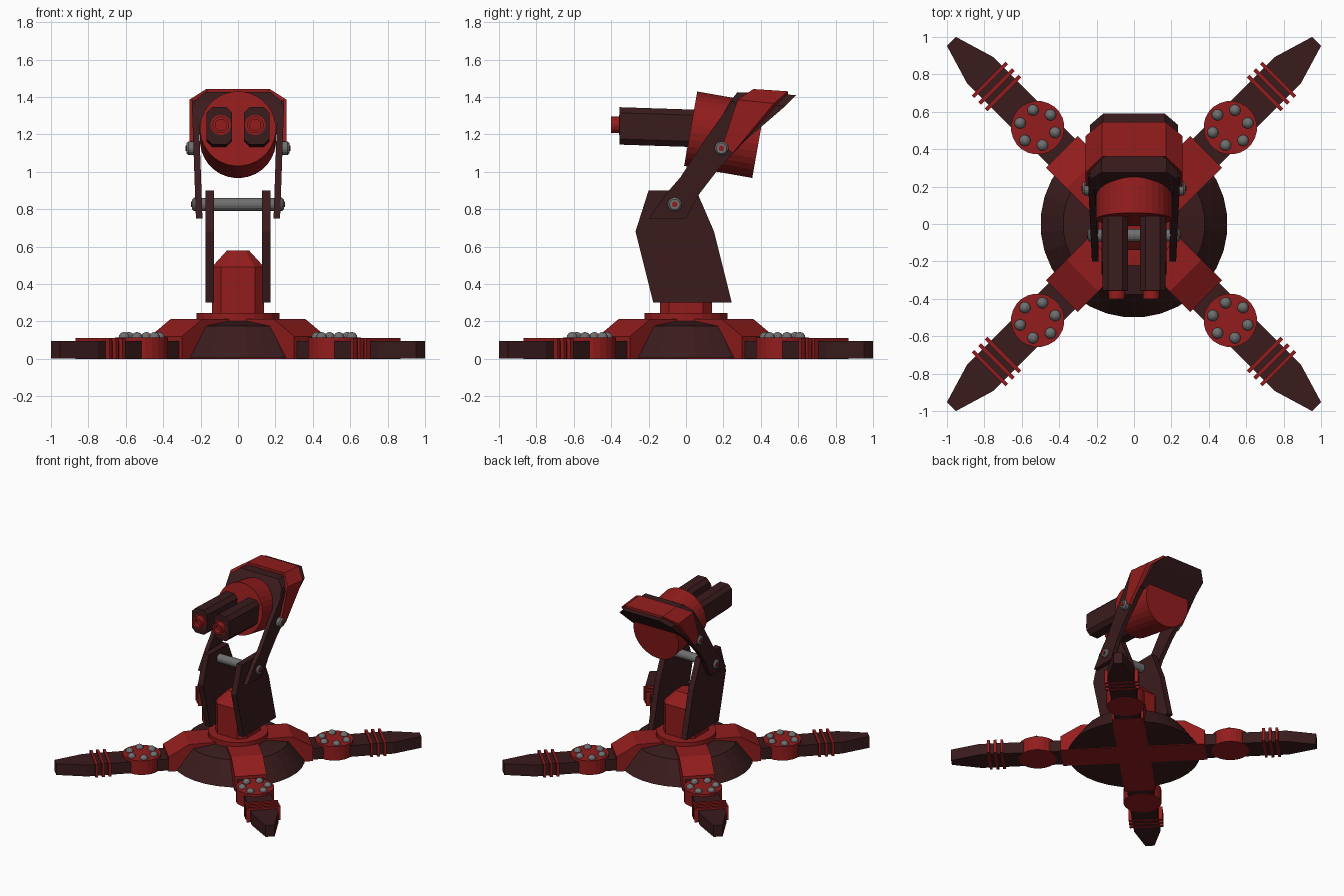
import bpy, bmesh
from math import sin, cos, pi, radians
from mathutils import Vector, Matrix

if "Cube" in bpy.data.objects:
    bpy.data.objects.remove(bpy.data.objects["Cube"])


def material(name, col):
    m = bpy.data.materials.new(name)
    m.diffuse_color = (*col, 1)
    m.use_nodes = True
    m.node_tree.nodes["Principled BSDF"].inputs["Base Color"].default_value = m.diffuse_color
    return m


RED = material("red_paint", (0.29, 0.012, 0.012))
DARK = material("dark_paint", (0.042, 0.011, 0.012))
GREY = material("grey_metal", (0.16, 0.16, 0.16))


def finish(name, bm, mat, M=Matrix()):
    bmesh.ops.recalc_face_normals(bm, faces=bm.faces)
    bm.transform(M)
    me = bpy.data.meshes.new(name)
    bm.to_mesh(me)
    bm.free()
    me.materials.append(mat)
    ob = bpy.data.objects.new(name, me)
    bpy.context.collection.objects.link(ob)
    return ob


def loft(name, rings, mat, M=Matrix()):
    """Bridge equal-length rings of points and cap both ends."""
    bm = bmesh.new()
    vs = [[bm.verts.new(p) for p in r] for r in rings]
    n = len(rings[0])
    for a, b in zip(vs, vs[1:]):
        for i in range(n):
            j = (i + 1) % n
            bm.faces.new((a[i], a[j], b[j], b[i]))
    bm.faces.new(vs[0])
    bm.faces.new(vs[-1])
    return finish(name, bm, mat, M)


def lathe(name, profile, mat, start=(0, 0, 0), axis=(0, 0, 1), n=24, M=Matrix()):
    """Profile of (radius, distance) turned around an axis."""
    q = Vector((0, 0, 1)).rotation_difference(Vector(axis)).to_matrix().to_4x4()
    rings = [[(r * cos(2 * pi * (i + .5) / n), r * sin(2 * pi * (i + .5) / n), t)
              for i in range(n)] for r, t in profile]
    return loft(name, rings, mat, M @ Matrix.Translation(start) @ q)


def side_plate(name, yz, x0, x1, mat, lean=0.0):
    """Side profile extruded along x, leaning outward with height."""
    z0 = min(z for _, z in yz)
    return loft(name, [[(x + lean * (z - z0), y, z) for y, z in yz] for x in (x0, x1)], mat)


def hull(name, half, mat):
    """Convex solid from points mirrored in x."""
    bm = bmesh.new()
    for x, y, z in half:
        for s in (-1, 1):
            bm.verts.new((s * x, y, z))
    bmesh.ops.convex_hull(bm, input=bm.verts)
    bmesh.ops.dissolve_limit(bm, angle_limit=radians(1), verts=bm.verts, edges=bm.edges)
    return finish(name, bm, mat)


def octagon(w, h, c):
    return [(w, h - c), (w - c, h), (c - w, h), (-w, h - c),
            (-w, c - h), (c - w, -h), (w - c, -h), (w, c - h)]


# Base and turntable
lathe("base_dome", [(.5, .005), (.38, .175), (.2, .205)], DARK, n=32)
lathe("turntable", [(.225, .2), (.225, .245)], RED)

# Four diagonal legs
for k in range(4):
    M = Matrix.Rotation(pi / 4 + k * pi / 2, 4, 'Z')
    prof = [(0, 0), (.545, 0), (.545, .12), (.39, .212), (0, .212)]
    loft("leg_root", [[(r, s, z) for r, z in prof] for s in (-.12, .12)], RED, M)
    plan = [(.53, -.1), (1.16, -.1), (1.38, -.034), (1.38, .034), (1.16, .1), (.53, .1)]
    loft("leg_blade", [[(x, y, z) for x, y in plan] for z in (.002, .095)], DARK, M)
    for r in (.99, 1.04, 1.09):
        box = [(r - .01, -.128), (r + .01, -.128), (r + .01, .128), (r - .01, .128)]
        loft("leg_fin", [[(x, y, z) for x, y in box] for z in (0, .11)], RED, M)
    lathe("leg_disc", [(.143, 0), (.143, .115)], RED, (.728, 0, 0), M=M)
    for i in range(6):
        a = radians(30 + 60 * i)
        bm = bmesh.new()
        bmesh.ops.create_uvsphere(bm, u_segments=12, v_segments=8, radius=.031)
        finish("leg_ball", bm, GREY, M @ Matrix.Translation(
            (.728 + .097 * cos(a), .097 * sin(a), .112)))

# Central column with tapered cap
loft("column", [[(x, y, z) for x, y in octagon(w, w, c)] for w, c, z in
                ((.14, .05, .24), (.14, .05, .49), (.06, .02, .578))], RED)

# Tower plates, leaning arms and pivots on both sides
tower = [(-.175, .3), (.245, .3), (.15, .68), (.055, .9), (-.2, .9), (-.27, .68)]
arm = [(-.2, .75), (0, .75), (.07, .88), (.17, 1.01), (.3, 1.15), (.37, 1.215),
       (.25, 1.38), (.1, 1.17), (-.03, .97), (-.1, .89)]
for s in (-1, 1):
    side_plate("tower_plate", tower, s * .127, s * .175, DARK)
    side_plate("arm", arm, s * .19, s * .225, DARK, s * .035)
    for y, z, x in ((-.06, .825, .22), (.19, 1.125, .225)):
        tip = .245 if z < 1 else .275
        lathe("pivot_bolt", [(.037, x), (.037, tip - .01), (.028, tip)], GREY,
              (0, y, z), (s, 0, 0), 16)
        lathe("pivot_pin", [(.015, x), (.015, tip + .006)], RED, (0, y, z), (s, 0, 0), 12)
lathe("axle", [(.035, -.2), (.035, .2)], GREY, (0, -.06, .825), (1, 0, 0), 16)

# Head drum, tilted
tilt = radians(10)
lathe("head_drum", [(.203, 0), (.203, .37)], RED, (0, .025, 1.23),
      (0, cos(tilt), -sin(tilt)), 32)

# Dark hood body
hull("hood_body", [(.235, .14, 1.2), (.235, .235, 1.375), (.175, .275, 1.425),
                   (.235, .37, 1.212), (.235, .53, 1.35), (.165, .59, 1.41)], DARK)

# Red hood band: an arch with thickness, lofted front to back
front = [(.26, .195, 1.14), (.26, .275, 1.385), (.17, .36, 1.442)]
back = [(.26, .25, 1.10), (.26, .47, 1.365), (.17, .545, 1.43)]


def arch(st):
    out = st + [(-x, y, z) for x, y, z in reversed(st)]
    inn = [(x * .88, y, z - (.03 if i else 0)) for i, (x, y, z) in enumerate(st)]
    return out, inn + [(-x, y, z) for x, y, z in reversed(inn)]


(fo, fi), (bo, bi) = arch(front), arch(back)
loft("hood_band", [[fo[i], bo[i], bi[i], fi[i]] for i in range(6)], RED)

# Twin barrels with hollow muzzles
for s in (-1, 1):
    loft("barrel", [[(s * .1 + x, y, z + dz) for x, z in octagon(.068, .1, .03)]
                    for y, dz in ((-.355, 1.245), (.1, 1.23))], DARK)
    lathe("muzzle", [(.055, .05), (.055, .045), (.045, .045), (.045, 0), (.03, 0), (.03, .04)],
          RED, (s * .092, -.402, 1.25), (0, 1, 0), 16)
